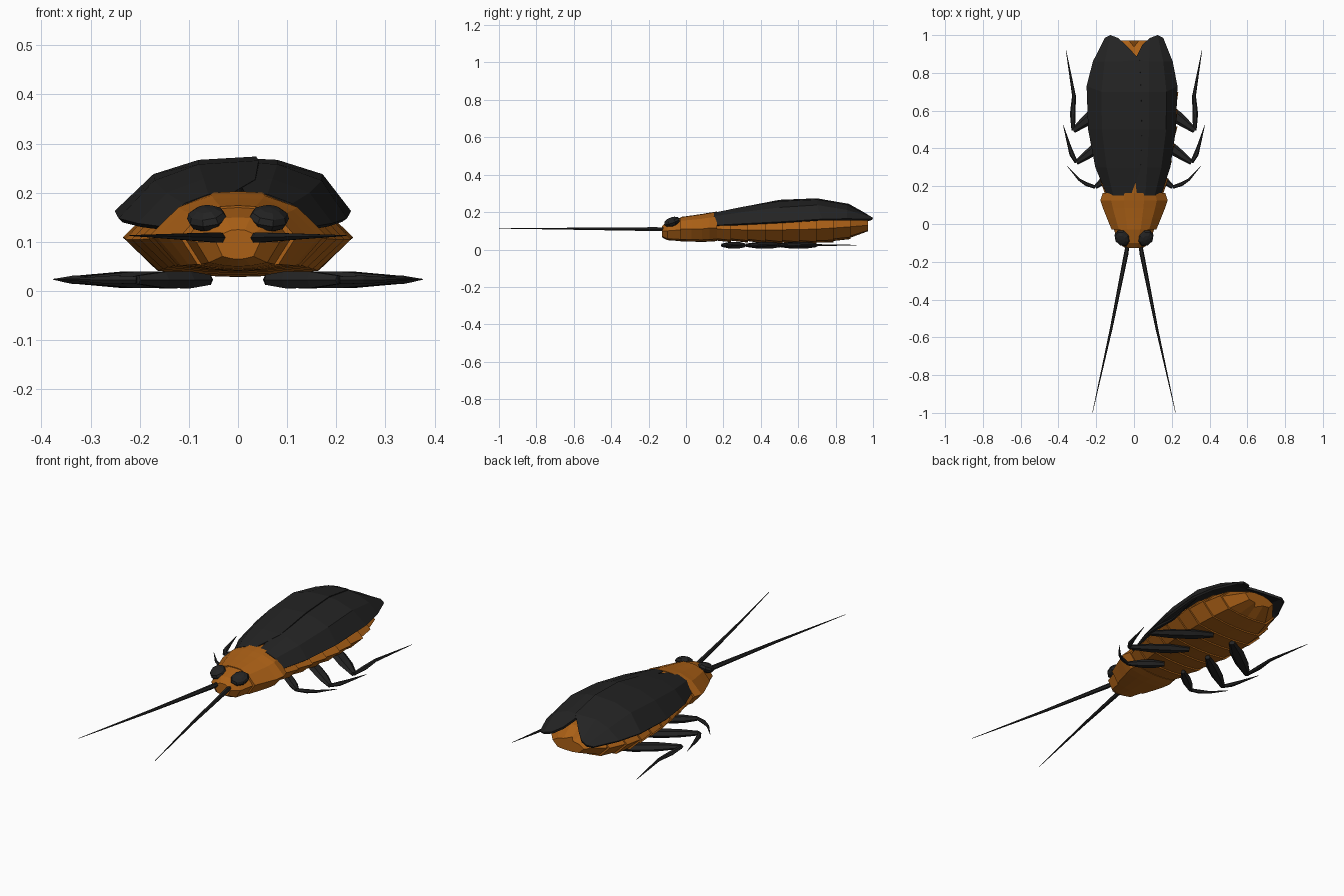
import bpy, bmesh, math
from mathutils import Vector

if "Cube" in bpy.data.objects:
    bpy.data.objects.remove(bpy.data.objects["Cube"])


def material(name, rgb):
    m = bpy.data.materials.new(name)
    m.diffuse_color = (*rgb, 1)
    m.use_nodes = True
    m.node_tree.nodes["Principled BSDF"].inputs["Base Color"].default_value = m.diffuse_color
    return m


AMBER = material("amber_shell", (0.41, 0.118, 0.008))
BLACK = material("black_shell", (0.017, 0.017, 0.017))


def make(name, bm, mat):
    bmesh.ops.recalc_face_normals(bm, faces=bm.faces)
    me = bpy.data.meshes.new(name)
    bm.to_mesh(me)
    bm.free()
    me.materials.append(mat)
    ob = bpy.data.objects.new(name, me)
    bpy.context.collection.objects.link(ob)
    return ob


def loft(name, rings, mat):
    """Skin closed rings of points and cap both ends."""
    bm = bmesh.new()
    vs = [[bm.verts.new(p) for p in r] for r in rings]
    n = len(rings[0])
    for a, b in zip(vs, vs[1:]):
        for i in range(n):
            j = (i + 1) % n
            bm.faces.new((a[i], a[j], b[j], b[i]))
    bm.faces.new(vs[0])
    bm.faces.new(vs[-1])
    return make(name, bm, mat)


def body_ring(y, w, bot, mid, top, notch=0):
    """Flattened hull section: half width, underside, widest level, back."""
    half = [(0, top), (.3, top - .03 * (top - mid)), (.68, mid + .68 * (top - mid)),
            (1, mid), (.7, bot + .16 * (mid - bot)), (.3, bot + .03 * (mid - bot)), (0, bot)]
    full = half + [(-x, z) for x, z in half[-2:0:-1]]
    return [(x * w, y - (notch if x == 0 else 0), z) for x, z in full]


def limb(name, path, mat, sides=6):
    """Tapered limb; path holds x, y, z, width radius, height radius."""
    pts = [Vector(p[:3]) for p in path]
    rings = []
    for i, p in enumerate(path):
        d = (pts[min(i + 1, len(pts) - 1)] - pts[max(i - 1, 0)]).normalized()
        s = d.cross(Vector((0, 0, 1))).normalized()
        u = s.cross(d)
        rings.append([pts[i] + s * p[3] * math.cos(a) + u * p[4] * math.sin(a)
                      for a in (2 * math.pi * k / sides for k in range(sides))])
    return loft(name, rings, mat)


# Head and front shield
loft("head", [body_ring(-.128, .045, .065, .10, .125), body_ring(-.10, .085, .05, .10, .15),
              body_ring(-.03, .106, .045, .105, .17), body_ring(.02, .10, .05, .105, .17)], AMBER)
loft("front_shield", [body_ring(-.03, .118, .044, .11, .174), body_ring(.03, .143, .042, .11, .182),
                      body_ring(.085, .165, .041, .11, .19), body_ring(.125, .178, .042, .115, .197),
                      body_ring(.165, .165, .045, .115, .203)], AMBER)

# Abdomen: each segment flares to the back, giving stepped ribs
KEYS = [(.14, .155, .045, .11, .20), (.3, .19, .042, .105, .205), (.5, .225, .033, .105, .215),
        (.72, .23, .032, .11, .215), (.85, .19, .05, .12, .20), (.93, .14, .075, .125, .175),
        (.972, .085, .1, .13, .155)]


def section(y):
    for a, b in zip(KEYS, KEYS[1:]):
        if y <= b[0] + 1e-6:
            t = (y - a[0]) / (b[0] - a[0])
            return [p + (q - p) * t for p, q in zip(a[1:], b[1:])]


rings, COUNT = [], 9
y0, y1 = .15, .972
for k in range(COUNT):
    for t, grow in ((0, -.006), (1, .005)):
        y = y0 + (y1 - y0) * (k + t) / COUNT
        w, bot, mid, top = section(y)
        last = k == COUNT - 1 and t == 1
        rings.append(body_ring(y, w + grow, bot - grow * .7, mid, top, .035 if last else 0))
loft("abdomen", rings, AMBER)

# Wing cases: rows run from the seam to the outer edge; the left one overlaps
WING = [[(.015, .155, .198), (.06, .15, .197), (.11, .15, .178), (.145, .155, .13)],
        [(.0, .30, .225), (.07, .30, .228), (.145, .30, .2), (.192, .30, .138)],
        [(.015, .50, .262), (.08, .50, .258), (.17, .50, .225), (.222, .50, .148)],
        [(.02, .70, .27), (.08, .70, .267), (.172, .70, .238), (.23, .73, .163)],
        [(.005, .87, .242), (.08, .86, .24), (.155, .86, .212), (.205, .86, .165)],
        [(.045, .95, .20), (.085, .985, .178), (.125, 1.0, .17), (.155, .985, .163)]]


def wing(name, side, overlap, widen):
    bm = bmesh.new()
    rows = []
    for i, row in enumerate(WING):
        bulge = math.sin(math.pi * i / 5)
        rows.append([])
        for j, (x, y, z) in enumerate(row):
            if j == 0:
                x -= overlap * bulge
                z += .004 * bulge * (overlap > 0)
            if j == 3:
                x += widen * bulge
            rows[-1].append(bm.verts.new((side * x, y, z)))
    for a, b in zip(rows, rows[1:]):
        for i in range(3):
            bm.faces.new((a[i], a[i + 1], b[i + 1], b[i]))
    ob = make(name, bm, BLACK)
    if sum(p.normal.z for p in ob.data.polygons) < 0:
        ob.data.flip_normals()
    mod = ob.modifiers.new("shell", "SOLIDIFY")
    mod.thickness = .012
    mod.offset = -1


wing("right_wing_case", 1, 0, 0)
wing("left_wing_case", -1, .06, .022)

# Legs: thick thigh, then a thin shin swept backwards
LEGS = {"front": [(.06, .31), (.205, .195), (.29, .235), (.355, .308)],
        "middle": [(.06, .50), (.305, .325), (.345, .42), (.375, .525)],
        "rear": [(.06, .69), (.322, .495), (.318, .68), (.36, .92)]}
for side, tag in ((1, "right"), (-1, "left")):
    for name, (hip, knee, ankle, tip) in LEGS.items():
        size = {"front": .75, "middle": .95, "rear": 1.1}[name]
        at = lambda t: (side * (hip[0] + (knee[0] - hip[0]) * t), hip[1] + (knee[1] - hip[1]) * t, .023)
        limb(f"{tag}_{name}_thigh", [(*at(0), .014 * size, .012), (*at(.3), .032 * size, .02),
                                     (*at(.65), .03 * size, .019), (*at(1), .014 * size, .010)], BLACK)
        half = ((knee[0] + ankle[0]) / 2 + .004, (knee[1] + ankle[1]) / 2 - .004)
        limb(f"{tag}_{name}_shin", [(side * knee[0], knee[1], .023, .009, .008),
                                    (side * half[0], half[1], .023, .014 * size, .010),
                                    (side * ankle[0], ankle[1], .023, .009 * size, .007),
                                    (side * tip[0], tip[1], .024, .001, .001)], BLACK)

    # Feeler
    limb(f"{tag}_feeler", [(side * .03, -.09, .108, .009, .010), (side * .042, -.16, .109, .012, .012),
                           (side * .12, -.55, .111, .007, .007),
                           (side * .22, -1.0, .113, .001, .001)], BLACK)

    # Eye: low-poly flattened dome
    bpy.ops.mesh.primitive_uv_sphere_add(segments=8, ring_count=6, radius=1,
                                         location=(side * .063, -.075, .148),
                                         rotation=(math.radians(15), side * math.radians(18),
                                                   side * math.radians(-25)))
    eye = bpy.context.object
    eye.name = f"{tag}_eye"
    eye.scale = (.04, .048, .024)
    eye.data.materials.append(BLACK)
